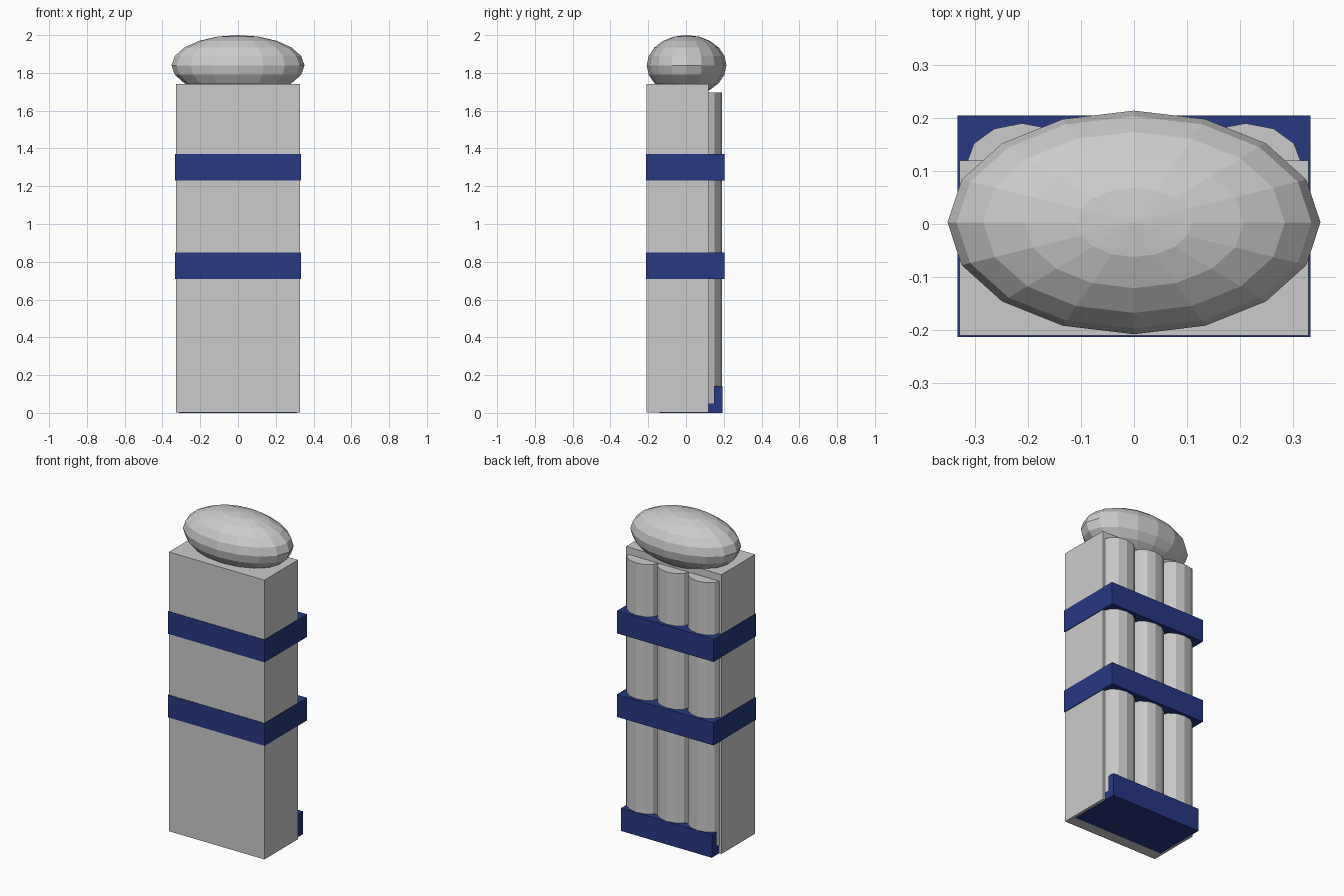
import bpy
import bmesh
from mathutils import Matrix, Vector

if "Cube" in bpy.data.objects:
    bpy.data.objects.remove(bpy.data.objects["Cube"])

blue = bpy.data.materials.new("blue")
blue.diffuse_color = (0.02, 0.04, 0.22, 1)
blue.use_nodes = True
blue.node_tree.nodes["Principled BSDF"].inputs["Base Color"].default_value = blue.diffuse_color


def add_object(name, bm, material=None):
    mesh = bpy.data.meshes.new(name)
    bm.to_mesh(mesh)
    bm.free()
    if material:
        mesh.materials.append(material)
    obj = bpy.data.objects.new(name, mesh)
    bpy.context.collection.objects.link(obj)
    return obj


def place(lo, hi):
    """Matrix that fits a unit-sized shape between two corners."""
    lo, hi = Vector(lo), Vector(hi)
    return Matrix.Translation((lo + hi) / 2) @ Matrix.Diagonal((*(hi - lo), 1))


def box(name, lo, hi, material=None):
    bm = bmesh.new()
    bmesh.ops.create_cube(bm, size=1, matrix=place(lo, hi))
    return add_object(name, bm, material)


# Main pack body (a hair above the coplanar tray underside)
box("pack_body", (-0.329, -0.21, 0.001), (0.329, 0.12, 1.74))

# Bedroll-like ellipsoid on top
bm = bmesh.new()
bmesh.ops.create_uvsphere(bm, u_segments=16, v_segments=10, radius=0.5,
                          matrix=place((-0.352, -0.208, 1.68), (0.352, 0.214, 2.0)))
add_object("top_bulge", bm)

# Three flattened tubes along the back
for i in (-1, 0, 1):
    x = 0.211 * i
    bm = bmesh.new()
    bmesh.ops.create_cone(bm, cap_ends=True, segments=12, radius1=0.5, radius2=0.5, depth=1,
                          matrix=place((x - 0.105, 0.038, 0.05), (x + 0.105, 0.19, 1.695)))
    add_object(f"back_tube_{i + 2}", bm)

# Straps around body and tubes
for name, z in (("lower_strap", 0.71), ("upper_strap", 1.23)):
    box(name, (-0.333, -0.213, z), (0.333, 0.205, z + 0.14), blue)

# L-shaped tray under the tubes, extruded across x
bm = bmesh.new()
profile = [(-0.14, 0), (0.192, 0), (0.192, 0.143), (0.147, 0.143), (0.147, 0.05), (-0.14, 0.05)]
face = bm.faces.new([bm.verts.new((-0.312, y, z)) for y, z in profile])
ext = bmesh.ops.extrude_face_region(bm, geom=[face])
bmesh.ops.translate(bm, vec=(0.624, 0, 0),
                    verts=[v for v in ext["geom"] if isinstance(v, bmesh.types.BMVert)])
bmesh.ops.recalc_face_normals(bm, faces=bm.faces)
add_object("tube_tray", bm, blue)
